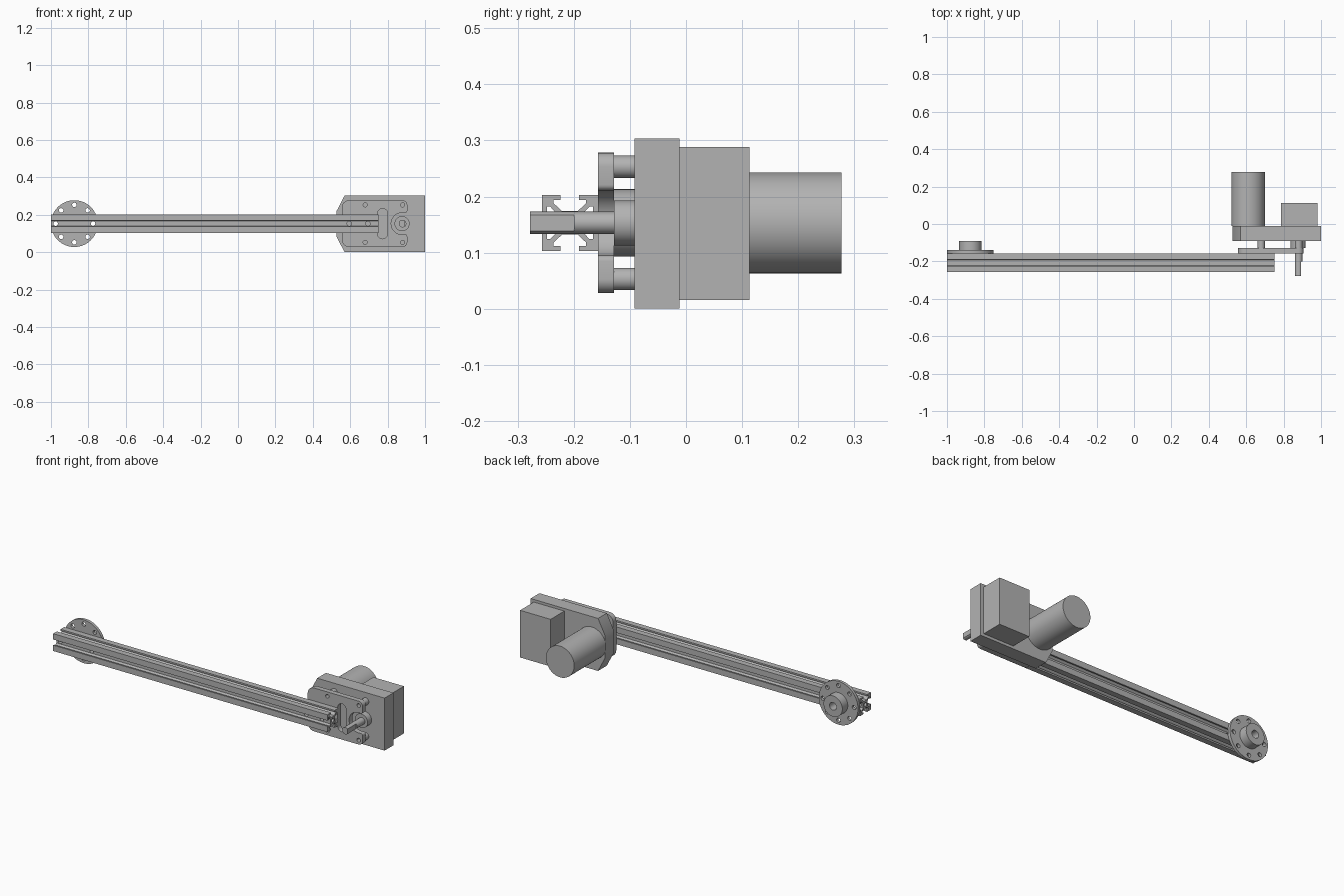
import bpy, bmesh, math

if "Cube" in bpy.data.objects:
    bpy.data.objects.remove(bpy.data.objects["Cube"], do_unlink=True)

grey = bpy.data.materials.new("machined grey")
grey.use_nodes = True
colour = (0.45, 0.45, 0.45, 1)
grey.diffuse_color = colour
grey.node_tree.nodes["Principled BSDF"].inputs["Base Color"].default_value = colour

MID = 0.153            # shared axis height
RAIL_Y = -0.207        # rail centre depth


def arc(cx, cz, r, a0, a1, n=12):
    angles = [math.radians(a0 + (a1 - a0) * i / n) for i in range(n + 1)]
    return [(cx + r * math.cos(a), cz + r * math.sin(a)) for a in angles]


def circle(cx, cz, r, n=48):
    return arc(cx, cz, r, 0, 360, n)[:-1]


def prism(name, outline, start, end, axis="y"):
    """Extrude an outline: (x, z) along y, or (y, z) along x."""
    bm = bmesh.new()
    place = (lambda a, b, t: (a, t, b)) if axis == "y" else (lambda a, b, t: (t, a, b))
    face = bm.faces.new([bm.verts.new(place(a, b, start)) for a, b in outline])
    top = bmesh.ops.extrude_face_region(bm, geom=[face])["geom"]
    for v in top:
        if isinstance(v, bmesh.types.BMVert):
            v.co["xyz".index(axis)] = end
    bmesh.ops.recalc_face_normals(bm, faces=bm.faces)
    mesh = bpy.data.meshes.new(name)
    bm.to_mesh(mesh)
    bm.free()
    mesh.materials.append(grey)
    obj = bpy.data.objects.new(name, mesh)
    bpy.context.collection.objects.link(obj)
    return obj


def activate(obj):
    bpy.ops.object.select_all(action="DESELECT")
    obj.select_set(True)
    bpy.context.view_layer.objects.active = obj


def cut(obj, outline, start, end, axis="y"):
    cutter = prism("cutter", outline, start, end, axis)
    cutter.hide_render = True
    mod = obj.modifiers.new("cut", "BOOLEAN")
    mod.operation, mod.solver, mod.object = "DIFFERENCE", "EXACT", cutter
    activate(obj)
    bpy.ops.object.modifier_apply(modifier=mod.name)
    bpy.data.objects.remove(cutter, do_unlink=True)


def box(name, x0, x1, z0, z1, y0, y1):
    return prism(name, [(x0, z0), (x1, z0), (x1, z1), (x0, z1)], y0, y1)


# T-slot rail: one quarter of the profile, turned four times
quarter = [(0.05, -0.05), (0.05, -0.0165), (0.041, -0.0165), (0.041, -0.029),
           (0.035, -0.029), (0.021, -0.014), (0.021, 0.014), (0.035, 0.029),
           (0.041, 0.029), (0.041, 0.0165), (0.05, 0.0165)]
profile = []
for _ in range(4):
    profile += quarter
    quarter = [(-b, a) for a, b in quarter]
rail = prism("slotted_rail", [(RAIL_Y + a, MID + b) for a, b in profile], -1, 0.75, "x")
cut(rail, circle(RAIL_Y, MID, 0.011, 24), -1.1, 0.8, "x")
for x in (-0.975, -0.775, 0.595, 0.695):
    cut(rail, circle(x, MID, 0.012, 24), -0.3, -0.1)

# Round flange with bolt circle and bored hub
FX = -0.875
flange = prism("flange_disc", circle(FX, MID, 0.125, 64), -0.157, -0.14)
for x, z in circle(FX, MID, 0.1, 8):
    cut(flange, circle(x, z, 0.012, 24), -0.2, -0.1)
hub = prism("flange_hub", circle(FX, MID, 0.06), -0.14, -0.09)
cut(hub, circle(FX, MID, 0.022, 32), -0.139, -0.05)

# Mounting plate with open notch, long slot and bolt holes
SX = 0.877
outline = (arc(0.595, 0.068, 0.04, 180, 270) + arc(0.88, 0.053, 0.025, 270, 360)
           + arc(0.895, 0.085, 0.01, 0, 90, 4)
           + arc(SX, MID, 0.058, 270, 90, 24)
           + arc(0.895, 0.221, 0.01, 270, 360, 4)
           + arc(0.88, 0.253, 0.025, 0, 90) + arc(0.595, 0.238, 0.04, 90, 180))
plate = prism("mounting_plate", outline, -0.157, -0.128)
cut(plate, arc(0.773, 0.207, 0.027, 0, 180) + arc(0.773, 0.099, 0.027, 180, 360), -0.2, -0.1)
for x in (0.595, 0.695):
    cut(plate, circle(x, MID, 0.012, 24), -0.2, -0.1)

# Bored standoffs between plate and gearbox
for x in (0.68, 0.88):
    for z in (0.053, 0.253):
        cut(plate, circle(x, z, 0.011, 24), -0.2, -0.1)
        post = prism("standoff", circle(x, z, 0.02, 32), -0.128, -0.092)
        cut(post, circle(x, z, 0.011, 24), -0.2, -0.094)

# Gearbox with tapered end, rear housing and motor can
prism("gearbox", [(0.57, 0), (1, 0), (1, 0.303), (0.57, 0.303),
                  (0.527, 0.22), (0.527, 0.083)], -0.092, -0.012)
box("rear_housing", 0.785, 0.98, 0.016, 0.288, -0.012, 0.113)
prism("motor_can", circle(0.61, MID, 0.09, 64), -0.012, 0.277)

# Output boss and shaft, with a flat on the shaft tip
prism("output_boss", circle(SX, MID, 0.04), -0.128, -0.092)
shaft = prism("output_shaft", circle(SX + 0.003, MID, 0.02, 32), -0.278, -0.128)
cut(shaft, [(SX + 0.017, 0.1), (SX + 0.1, 0.1), (SX + 0.1, 0.2), (SX + 0.017, 0.2)], -0.3, -0.2)

for obj in list(bpy.context.scene.objects):
    if obj.type == "MESH":
        activate(obj)
        bpy.ops.object.shade_smooth_by_angle(angle=math.radians(30))
